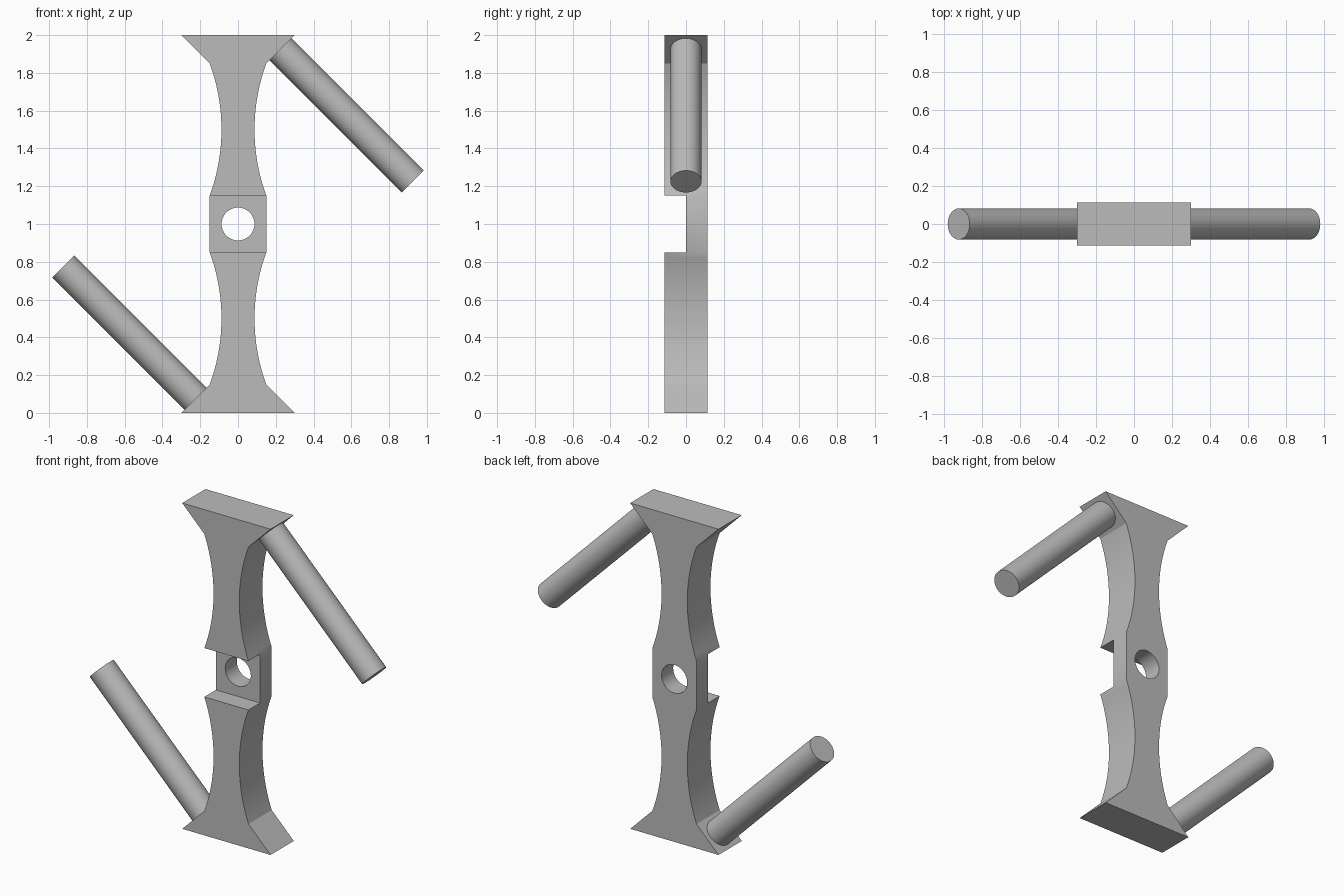
import bpy, bmesh, math

default = bpy.data.objects.get("Cube")
if default:
    bpy.data.objects.remove(default, do_unlink=True)

grey = bpy.data.materials.new("plain_grey")
grey.use_nodes = True
grey.diffuse_color = (0.5, 0.5, 0.5, 1)
grey.node_tree.nodes["Principled BSDF"].inputs["Base Color"].default_value = grey.diffuse_color

DEPTH = 0.225
FOOT, WAIST, NECK = 0.3, 0.15, 0.0875   # half widths of the body
ARC_LOW, ARC_HIGH = 0.15, 0.85          # heights where the lower arc starts and ends


def finish(obj, name):
    obj.name = obj.data.name = name
    obj.data.materials.clear()
    obj.data.materials.append(grey)
    bpy.ops.object.select_all(action='DESELECT')
    obj.select_set(True)
    bpy.context.view_layer.objects.active = obj
    bpy.ops.object.shade_smooth_by_angle(angle=math.radians(20))


def cut(obj, cutter):
    mod = obj.modifiers.new("cut", 'BOOLEAN')
    mod.operation = 'DIFFERENCE'
    mod.solver = 'EXACT'
    mod.object = cutter
    bpy.context.view_layer.objects.active = obj
    bpy.ops.object.modifier_apply(modifier=mod.name)
    bpy.data.objects.remove(cutter, do_unlink=True)


# Right-hand outline: flared foot, concave arc, then the same mirrored upward
half = (ARC_HIGH - ARC_LOW) / 2
sag = WAIST - NECK
radius = (half ** 2 + sag ** 2) / (2 * sag)
sweep = math.asin(half / radius)
lower = [(FOOT, 0)]
for i in range(25):
    a = sweep * (i / 12 - 1)
    lower.append((NECK + radius * (1 - math.cos(a)), 0.5 + radius * math.sin(a)))
side = lower + [(x, 2 - z) for x, z in reversed(lower)]
outline = side + [(-x, z) for x, z in reversed(side)]

# Body: extruded outline
bm = bmesh.new()
face = bm.faces.new([bm.verts.new((x, -DEPTH / 2, z)) for x, z in outline])
extruded = bmesh.ops.extrude_face_region(bm, geom=[face])
back = [v for v in extruded["geom"] if isinstance(v, bmesh.types.BMVert)]
bmesh.ops.translate(bm, verts=back, vec=(0, DEPTH, 0))
bmesh.ops.recalc_face_normals(bm, faces=bm.faces)
mesh = bpy.data.meshes.new("body")
bm.to_mesh(mesh)
bm.free()
body = bpy.data.objects.new("body", mesh)
bpy.context.collection.objects.link(body)

# Front notch at mid height
bpy.ops.mesh.primitive_cube_add(size=1, location=(0, -0.25, 1))
notch = bpy.context.object
notch.scale = (1, 0.5, 0.3)
cut(body, notch)

# Through hole in the remaining plate
bpy.ops.mesh.primitive_cylinder_add(vertices=48, radius=0.087, depth=1,
                                    location=(0, 0, 1), rotation=(math.pi / 2, 0, 0))
cut(body, bpy.context.object)
finish(body, "body")

# Slanted pegs standing square on two opposite flares
for s, name in ((1, "upper_left_peg"), (-1, "lower_right_peg")):
    bpy.ops.mesh.primitive_cylinder_add(
        vertices=48, radius=0.082, depth=0.7 * math.sqrt(2),
        location=(s * 0.575, 0, 1 + s * 0.575),
        rotation=(0, math.radians(45 + s * 90), 0))
    finish(bpy.context.object, name)
